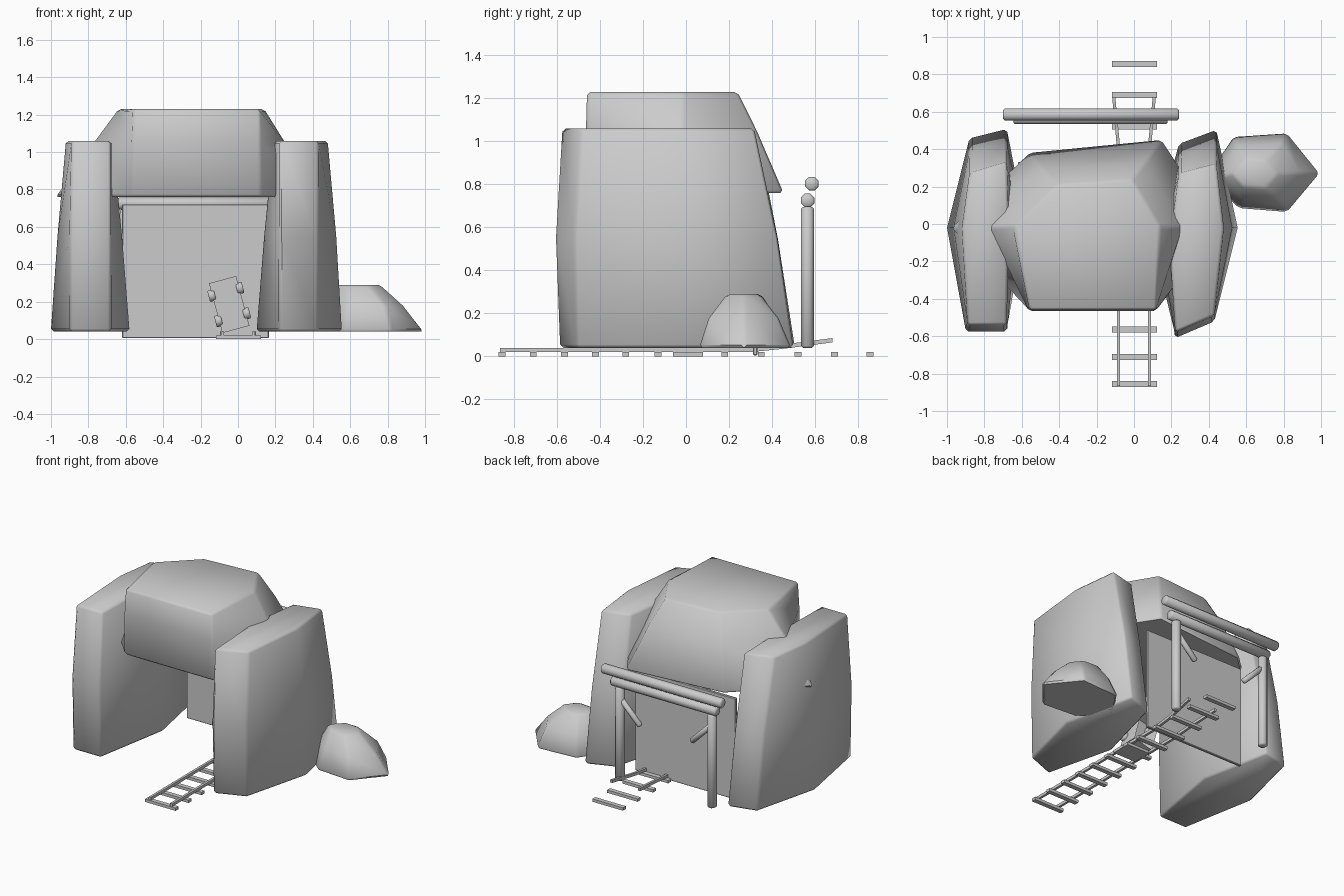
import bpy, bmesh
from math import radians
from mathutils import Vector, Matrix

if "Cube" in bpy.data.objects:
    bpy.data.objects.remove(bpy.data.objects["Cube"])


def finish(name, bm, bevel=0.0, angle=40):
    bmesh.ops.recalc_face_normals(bm, faces=bm.faces)
    if bevel:
        edges = [e for e in bm.edges if e.calc_face_angle(0) > radians(25)]
        bmesh.ops.bevel(bm, geom=edges, offset=bevel, segments=1, affect='EDGES')
    me = bpy.data.meshes.new(name)
    bm.to_mesh(me)
    bm.free()
    me.shade_smooth()
    me.set_sharp_from_angle(angle=radians(angle))
    ob = bpy.data.objects.new(name, me)
    bpy.context.collection.objects.link(ob)
    return ob


def loft(name, rings, bevel=0.015):
    """Skin (z, [(x, y), ...]) rings into a closed rock."""
    bm = bmesh.new()
    vs = [[bm.verts.new((x, y, z)) for x, y in pts] for z, pts in rings]
    n = len(vs[0])
    for a, b in zip(vs, vs[1:]):
        for i in range(n):
            j = (i + 1) % n
            bm.faces.new((a[i], a[j], b[j], b[i]))
    bm.faces.new(vs[0][::-1])
    bm.faces.new(vs[-1])
    return finish(name, bm, bevel, 50)


def box(name, lo, hi, bevel=0.0):
    lo, hi = Vector(lo), Vector(hi)
    bm = bmesh.new()
    m = Matrix.Translation((lo + hi) / 2) @ Matrix.Diagonal((*(hi - lo), 1))
    bmesh.ops.create_cube(bm, size=1, matrix=m)
    return finish(name, bm, bevel, 30)


def log(name, a, b, r, bevel=0.008, sides=8):
    a, b = Vector(a), Vector(b)
    d = b - a
    m = Matrix.Translation((a + b) / 2) @ d.to_track_quat('Z', 'Y').to_matrix().to_4x4()
    bm = bmesh.new()
    bmesh.ops.create_cone(bm, cap_ends=True, segments=sides, radius1=r, radius2=r,
                          depth=d.length,
                          matrix=m @ Matrix.Rotation(radians(180 / sides), 4, 'Z'))
    if bevel:
        caps = [e for e in bm.edges if any(len(f.verts) > 4 for f in e.link_faces)]
        bmesh.ops.bevel(bm, geom=caps, offset=bevel, segments=1, affect='EDGES')
    return finish(name, bm, 0, 50)


# side rocks of the tunnel
loft("left_rock", [
    (0.04, [(-1.0, -.02), (-.9, -.56), (-.68, -.56), (-.58, 0), (-.68, .51), (-.88, .46)]),
    (0.55, [(-.965, -.02), (-.9, -.575), (-.68, -.575), (-.62, 0), (-.68, .43), (-.88, .39)]),
    (1.06, [(-.92, -.02), (-.89, -.54), (-.68, -.54), (-.67, 0), (-.68, .33), (-.88, .27)])])
loft("right_rock", [
    (0.04, [(.555, -.02), (.43, -.51), (.22, -.59), (.10, -.1), (.24, .43), (.44, .505)]),
    (0.55, [(.525, -.02), (.43, -.52), (.22, -.61), (.14, -.1), (.24, .36), (.44, .43)]),
    (1.06, [(.48, -.02), (.43, -.49), (.22, -.58), (.19, -.1), (.24, .27), (.44, .32)])])

# capstone bridging the two side rocks
loft("roof_rock", [
    (0.76, [(.46, -.02), (.12, -.46), (-.56, -.46), (-.985, -.02), (-.56, .385), (.15, .455)]),
    (1.05, [(.26, -.02), (.12, -.465), (-.56, -.465), (-.78, -.02), (-.48, .29), (.06, .33)]),
    (1.23, [(.14, -.01), (.12, -.46), (-.56, -.46), (-.64, -.01), (-.41, .21), (-.01, .24)])])

# small boulder beside the tunnel
loft("boulder", [
    (0.04, [(1.0, .27), (.82, .06), (.56, .08), (.38, .25), (.53, .47), (.82, .49)]),
    (0.18, [(.89, .27), (.79, .105), (.58, .13), (.46, .25), (.56, .42), (.79, .43)]),
    (0.29, [(.77, .27), (.70, .19), (.58, .2), (.52, .27), (.6, .35), (.7, .34)])])

# thin wall closing the tunnel
box("back_wall", (-.62, .312, .005), (.165, .332, .72), 0.004)

# timber frame: two posts with braces, two stacked beams
for side, x, s in (("right", .12, -1), ("left", -.60, 1)):
    log(side + "_post", (x, .565, .04), (x, .565, .695), .032)
    log(side + "_brace", (x, .565, .62), (x + s * .16, .565, .46), .02)
log("lower_beam", (-.645, .565, .725), (.18, .565, .725), .034)
log("upper_beam", (-.70, .585, .803), (.24, .585, .803), .034)

# track: sleepers, rails and their bent broken ends
for y in (-.855, -.71, -.565, -.42, -.28, -.13, .02, .18, .35, .52, .69, .855):
    box("sleeper", (-.117, y - .016, 0), (.122, y + .016, .02))
for s in (-1, 1):
    bm = bmesh.new()
    path = [(.075, -.865, .02), (.075, .30, .02), (.078, .45, .035), (.1, .68, .065)]
    rings = []
    for x, y, z in path:
        rings.append([bm.verts.new((s * (x + dx), y, z + dz))
                      for dx, dz in ((0, 0), (.017, 0), (.017, .02), (0, .02))])
    for a, b in zip(rings, rings[1:]):
        for i in range(4):
            j = (i + 1) % 4
            bm.faces.new((a[i], a[j], b[j], b[i]))
    bm.faces.new(rings[0])
    bm.faces.new(rings[-1])
    finish("rail", bm, 0, 30)

# upended cart: open tub with wheels, leaning to the left
tilt = Matrix.Translation((-.047, 0.01, .185)) @ Matrix.Rotation(radians(-15), 4, 'Y')
bm = bmesh.new()
bmesh.ops.create_cube(bm, size=1, matrix=Matrix.Diagonal((.15, .14, .275, 1)))
back = max(bm.faces, key=lambda f: f.calc_center_median().y)
bmesh.ops.inset_region(bm, faces=[back], thickness=.012)
bmesh.ops.translate(bm, verts=back.verts, vec=(0, -.12, 0))
finish("cart_tub", bm, 0, 30).matrix_world = tilt
for z in (-.07, .07):
    for s in (-1, 1):
        w = log("cart_wheel", (s * .06, -.05, z), (s * .095, -.05, z), .032, .005, 12)
        w.matrix_world = tilt
box("cart_stop", (-.06, -.06, .0), (.12, .08, .02))
